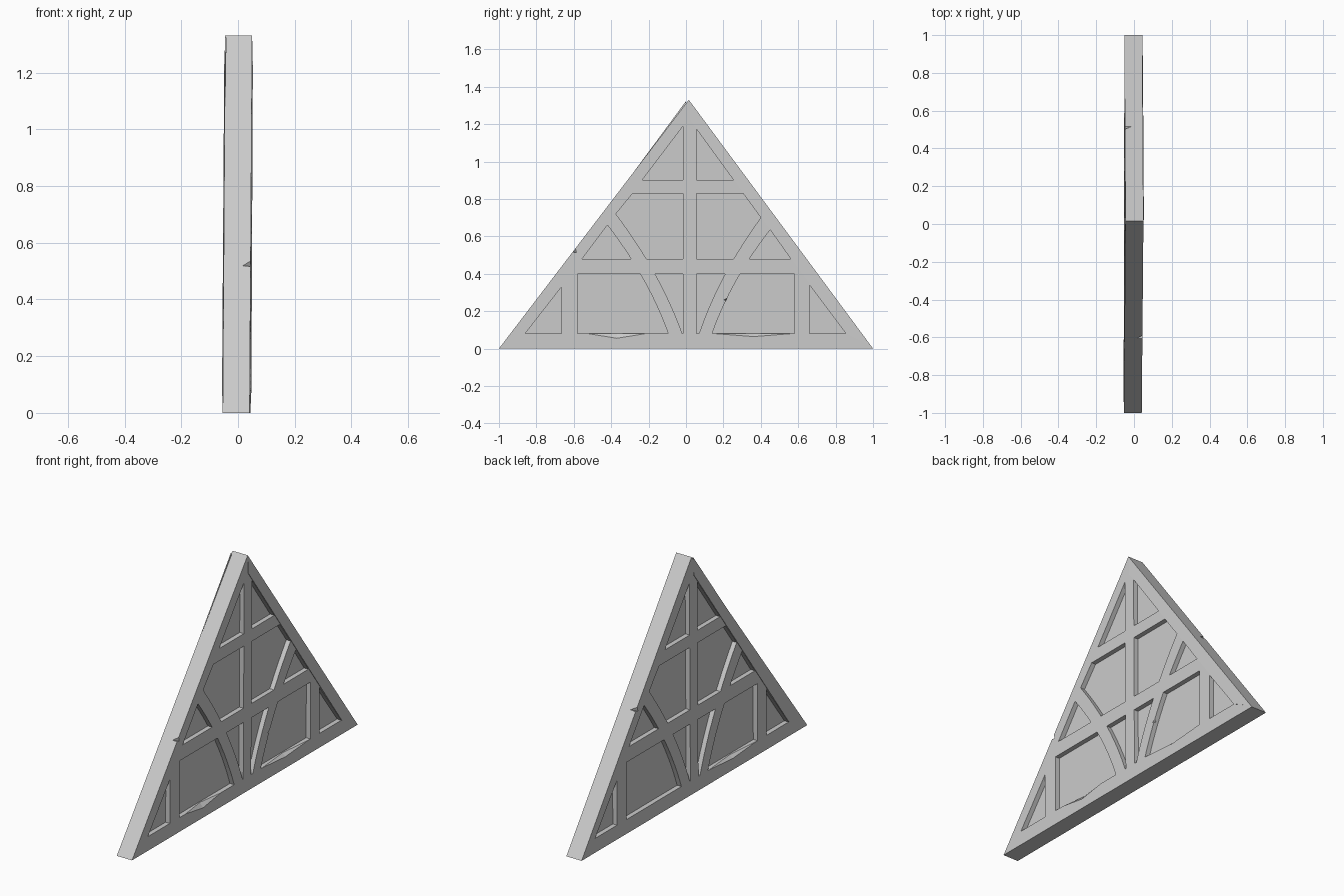
import bpy
import bmesh

cube = bpy.data.objects.get("Cube")
if cube:
    bpy.data.objects.remove(cube)

HALF = 0.0475      # half thickness of the slab
FLOOR = 0.021      # height of the recessed panels from the mid plane
SHIFT = 0.02       # offset when a layout is turned to the other face

stone = bpy.data.materials.new("pale_grey_stone")
stone.use_nodes = True
stone.diffuse_color = (0.6, 0.6, 0.6, 1)
stone.node_tree.nodes["Principled BSDF"].inputs["Base Color"].default_value = (0.6, 0.6, 0.6, 1)


def place(d, y, z, side=1):
    """Depth from the mid plane plus face position, with the slight lean."""
    if side < 0:
        y = SHIFT - y
    return (side * d - 0.005 + 0.0015 * y + 0.0056 * z, y, z)


def add_prism(bm, outline, near, far, side=1):
    a, b = [[bm.verts.new(place(d, y, z, side)) for y, z in outline] for d in (near, far)]
    bm.faces.new(a)
    bm.faces.new(b[::-1])
    for i in range(len(a)):
        j = (i + 1) % len(a)
        bm.faces.new((a[i], b[i], b[j], a[j]))


def add_hull(bm, points, side=1):
    verts = [bm.verts.new(place(*p, side)) for p in points]
    res = bmesh.ops.convex_hull(bm, input=verts)
    junk = [v for v in res["geom_interior"] if isinstance(v, bmesh.types.BMVert)]
    bmesh.ops.delete(bm, geom=junk, context="VERTS")


def finish(bm, name):
    bmesh.ops.recalc_face_normals(bm, faces=bm.faces[:])
    mesh = bpy.data.meshes.new(name)
    bm.to_mesh(mesh)
    bm.free()
    mesh.materials.append(stone)
    obj = bpy.data.objects.new(name, mesh)
    bpy.context.collection.objects.link(obj)
    return obj


def arc(knots, z0, z1, steps=6):
    """Curved brace edge: a quadratic through three (y, z) knots."""
    (ya, a), (yb, b), (yc, c) = knots
    pts = []
    for i in range(steps + 1):
        z = z0 + (z1 - z0) * i / steps
        y = (ya * (z - b) * (z - c) / ((a - b) * (a - c))
             + yb * (z - a) * (z - c) / ((b - a) * (b - c))
             + yc * (z - a) * (z - b) / ((c - a) * (c - b)))
        pts.append((y, z))
    return pts


# Edges of the two curved braces
left_low = [(-0.095, 0.08), (-0.245, 0.4), (-0.42, 0.66)]
left_high = [(-0.02, 0.08), (-0.166, 0.4), (-0.375, 0.72)]
right_low = [(0.14, 0.08), (0.29, 0.4), (0.45, 0.635)]
right_high = [(0.07, 0.08), (0.21, 0.4), (0.4, 0.7)]
L, R = -0.015, 0.055           # sides of the centre post
B0, B1, C0, C1, D0 = 0.08, 0.4, 0.48, 0.83, 0.9   # rail heights

# Panels between the timbers
panels = [
    [(-0.235, D0), (L, D0), (L, 1.19)],
    [(R, D0), (0.255, D0), (R, 1.175)],
    [(L, C0), (L, C1), (-0.285, C1)] + arc(left_high, 0.72, C0),
    [(R, C0), (R, C1), (0.305, C1)] + arc(right_high, 0.7, C0),
    [(-0.555, C0)] + arc(left_low, C0, 0.66),
    [(0.56, C0)] + arc(right_low, C0, 0.635),
    [(-0.86, B0), (-0.665, B0), (-0.665, 0.33)],
    [(0.855, B0), (0.66, B0), (0.66, 0.34)],
    [(-0.58, B0), (-0.58, B1)] + arc(left_low, B1, B0),
    [(0.58, B0), (0.58, B1)] + arc(right_low, B1, B0),
    [(L, B0), (L, B1)] + arc(left_high, B1, B0),
    [(R, B0), (R, B1)] + arc(right_high, B1, B0),
]

# Triangular slab
bm = bmesh.new()
add_prism(bm, [(-1, 0), (1, 0), (0.015, 1.33)], -HALF, HALF)
gable = finish(bm, "gable_panel")

cutters = []
for side in (1, -1):
    bm = bmesh.new()
    for outline in panels:
        add_prism(bm, outline, FLOOR, 0.08, side)
    cutters.append(finish(bm, "panel_cutter"))


# Chips in the sill, brace and rafters
def sill_chip(y0, y1, dip):
    mid = (y0 + y1) / 2
    rim = [(y0, 0.081), (mid, dip), (y1, 0.081)]
    return [(d, y, z) for d in (HALF, 0.06) for y, z in rim] + [(FLOOR + 0.003, mid, 0.083)]


def rafter_chip(y, z, size):
    return [(0.06, y - size, z), (0.06, y, z + size * 1.2), (0.06, y + size * 0.4, z - size * 0.3),
            (0.01, y - size * 0.6, z), (0.045, y - size * 1.5, z + size)]


brace_chip = [(0.06, 0.19, 0.26), (0.06, 0.225, 0.28), (0.06, 0.215, 0.24), (0.03, 0.22, 0.26)]
chips = {
    1: [sill_chip(-0.53, -0.21, 0.055), sill_chip(0.14, 0.58, 0.064),
        rafter_chip(-0.59, 0.52, 0.035), brace_chip],
    -1: [sill_chip(0.14, 0.58, 0.064), rafter_chip(-0.48, 0.655, 0.03)],
}
for side, group in chips.items():
    for points in group:
        bm = bmesh.new()
        add_hull(bm, points, side)
        cutters.append(finish(bm, "chip_cutter"))

# Carve the slab
bpy.context.view_layer.objects.active = gable
for cutter in cutters:
    cutter.hide_render = True
    mod = gable.modifiers.new("carve", "BOOLEAN")
    mod.operation = "DIFFERENCE"
    mod.solver = "EXACT"
    mod.object = cutter
    bpy.ops.object.modifier_apply(modifier=mod.name)
for cutter in cutters:
    bpy.data.objects.remove(cutter)

# Slightly tilted facing on one rafter of each face
for side, name in ((1, "right_rafter_facing"), (-1, "left_rafter_facing")):
    outer = [(0.02, 1.323), (0.985, 0.015)]
    inner = [(0.02, 1.225), (0.855, 0.08)]
    bm = bmesh.new()
    add_hull(bm, [(HALF - 0.004, y, z) for y, z in outer + inner]
             + [(HALF, y, z) for y, z in outer]
             + [(HALF + 0.003, y, z) for y, z in inner], side)
    finish(bm, name)
